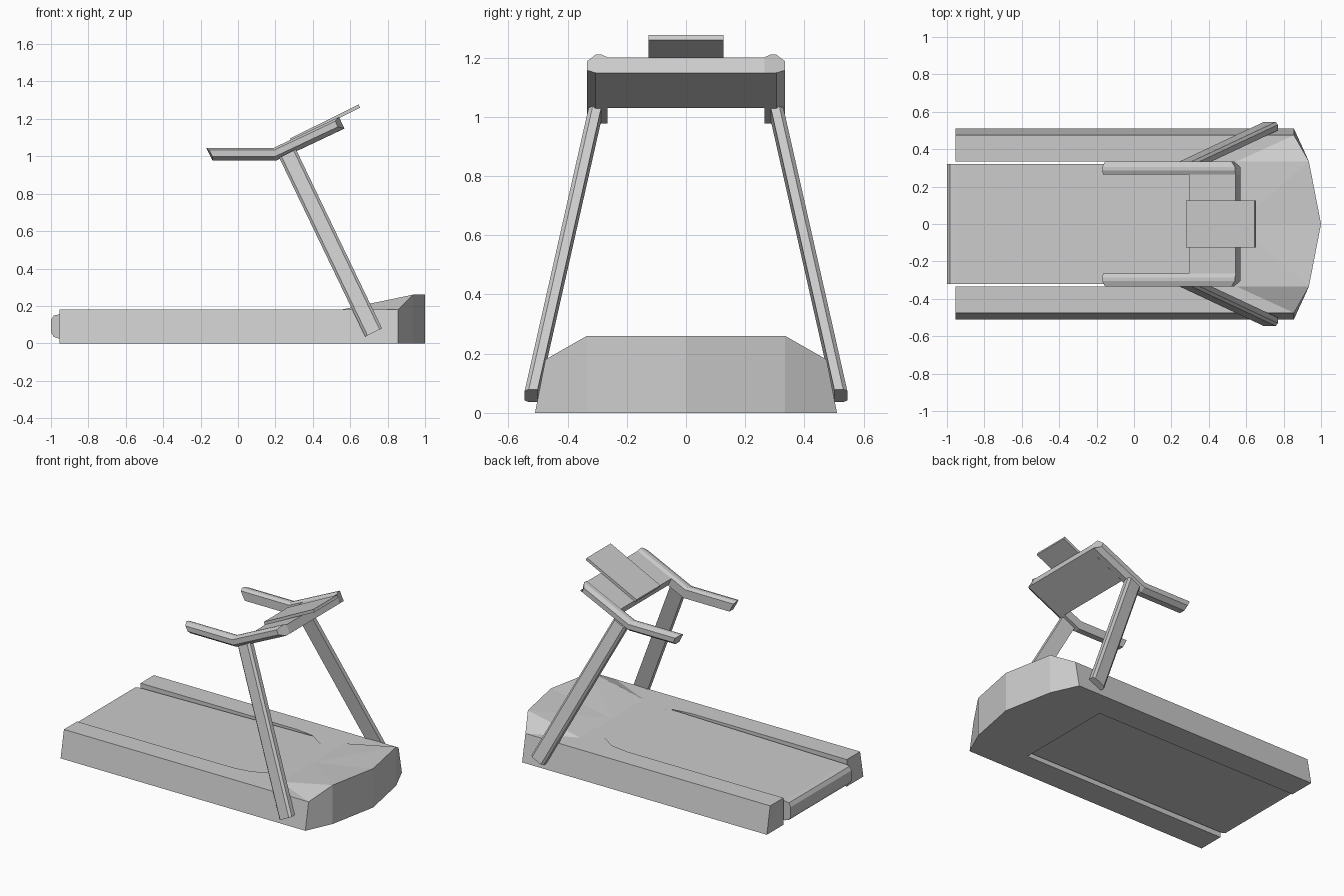
import bpy, bmesh
from mathutils import Vector

cube = bpy.data.objects.get("Cube")
if cube:
    bpy.data.objects.remove(cube, do_unlink=True)

grey = bpy.data.materials.new("plain_grey")
grey.use_nodes = True
COLOUR = (0.6, 0.6, 0.6, 1)
grey.diffuse_color = COLOUR
grey.node_tree.nodes["Principled BSDF"].inputs["Base Color"].default_value = COLOUR


def make(name, verts, faces):
    bm = bmesh.new()
    vs = [bm.verts.new(v) for v in verts]
    for f in faces:
        bm.faces.new([vs[i] for i in f])
    bmesh.ops.recalc_face_normals(bm, faces=bm.faces[:])
    mesh = bpy.data.meshes.new(name)
    bm.to_mesh(mesh)
    bm.free()
    mesh.materials.append(grey)
    ob = bpy.data.objects.new(name, mesh)
    bpy.context.collection.objects.link(ob)
    return ob


def loft(name, rings):
    """Join rings of equal length into a capped solid."""
    n = len(rings[0])
    verts = [v for r in rings for v in r]
    faces = [tuple(range(n)), tuple(range(len(verts) - n, len(verts)))]
    for k in range(len(rings) - 1):
        for i in range(n):
            j = (i + 1) % n
            faces.append((k * n + i, k * n + j, k * n + n + j, k * n + n + i))
    return make(name, verts, faces)


def extrude_y(name, profile, half):
    return loft(name, [[(x, s * half, z) for x, z in profile] for s in (-1, 1)])


# Base: side rails and raised motor cover, half of it mirrored across y
H, L = 0.18, 0.26
opening = [(0.2, 0.335), (0.33, 0.315), (0.45, 0.235), (0.54, 0.07), (0.54, 0)]
verts = [(-0.955, 0.475, H), (-0.955, 0.335, H)] + [(x, y, H) for x, y in opening]
verts += [(0.55, 0, H), (0.55, 0.335, H), (0.855, 0.475, H), (0.935, 0.335, L), (1, 0, L)]
verts += [(-0.955, 0.51, 0), (-0.955, 0.335, 0), (0.55, 0.335, 0), (0.55, 0, 0),
          (0.855, 0.51, 0), (0.935, 0.335, 0), (1, 0, 0)]
verts += [(0.55, 0.335, 0.17), (0.55, 0, 0.17)]
faces = [tuple(range(10)), (7, 8, 10), (7, 10, 11), (8, 9, 10),
         (0, 9, 16, 12), (9, 10, 17, 16), (10, 11, 18, 17), (0, 1, 13, 12),
         (1, 13, 14, 19, 2), (14, 15, 20, 19), (12, 13, 14, 15, 18, 17, 16)]
base = make("base_frame", verts, faces)
mirror = base.modifiers.new("Mirror", "MIRROR")
mirror.use_axis = (False, True, False)
mirror.use_clip = True

# Running belt with rounded rear end, rising slightly to the cover
extrude_y("running_belt", [(0.55, 0.178), (-0.955, 0.155), (-0.985, 0.149), (-1, 0.125),
                           (-1, 0.06), (-0.985, 0.035), (-0.955, 0.025), (0.55, 0.02)], 0.322)

# Leaning posts and bent handrails, one of each per side
post_section = [(-0.05, -0.022), (0.05, -0.022), (0.05, 0.008),
                (0.036, 0.022), (-0.036, 0.022), (-0.05, 0.008)]
post_ends = [Vector((0.725, 0.523, 0.058)), Vector((0.265, 0.307, 1.015))]
across = Vector((0.9, 0, 0.436))

# handrail section: distance from centre, depth below the top line
rail_section = [(0.265, 0.01), (0.285, 0), (0.305, 0), (0.335, 0.012),
                (0.335, 0.045), (0.305, 0.068), (0.265, 0.068)]
# stations: position of top line, direction of depth, setback of outer corner
rail_path = [((-0.17, 1.045), (0.5, -1), 0.01), ((0.19, 1.045), (0.22, -1), 0),
             ((0.54, 1.21), (0.426, -0.905), -0.025)]

for side, s in (("left", 1), ("right", -1)):
    rings = []
    for c in post_ends:
        pts = [c + across * w + Vector((0, t, 0)) for w, t in post_section]
        rings.append([(p.x, s * p.y, p.z) for p in pts])
    loft(side + "_post", rings)

    rings = []
    for (x, z), (dx, dz), back in rail_path:
        ring = []
        for y, d in rail_section:
            b = back if y > 0.32 else 0
            rise = 0.47 * b if x > 0.5 else 0
            ring.append((x + dx * d + b, s * y, z + dz * d + rise))
        rings.append(ring)
    loft(side + "_handrail", rings)

# Console slab between the handrails
extrude_y("console", [(0.294, 1.083), (0.544, 1.201), (0.569, 1.148), (0.319, 1.03)], 0.268)

# Thin display panel resting on the console
extrude_y("display_panel", [(0.278, 1.095), (0.645, 1.277), (0.653, 1.26), (0.286, 1.078)], 0.126)
